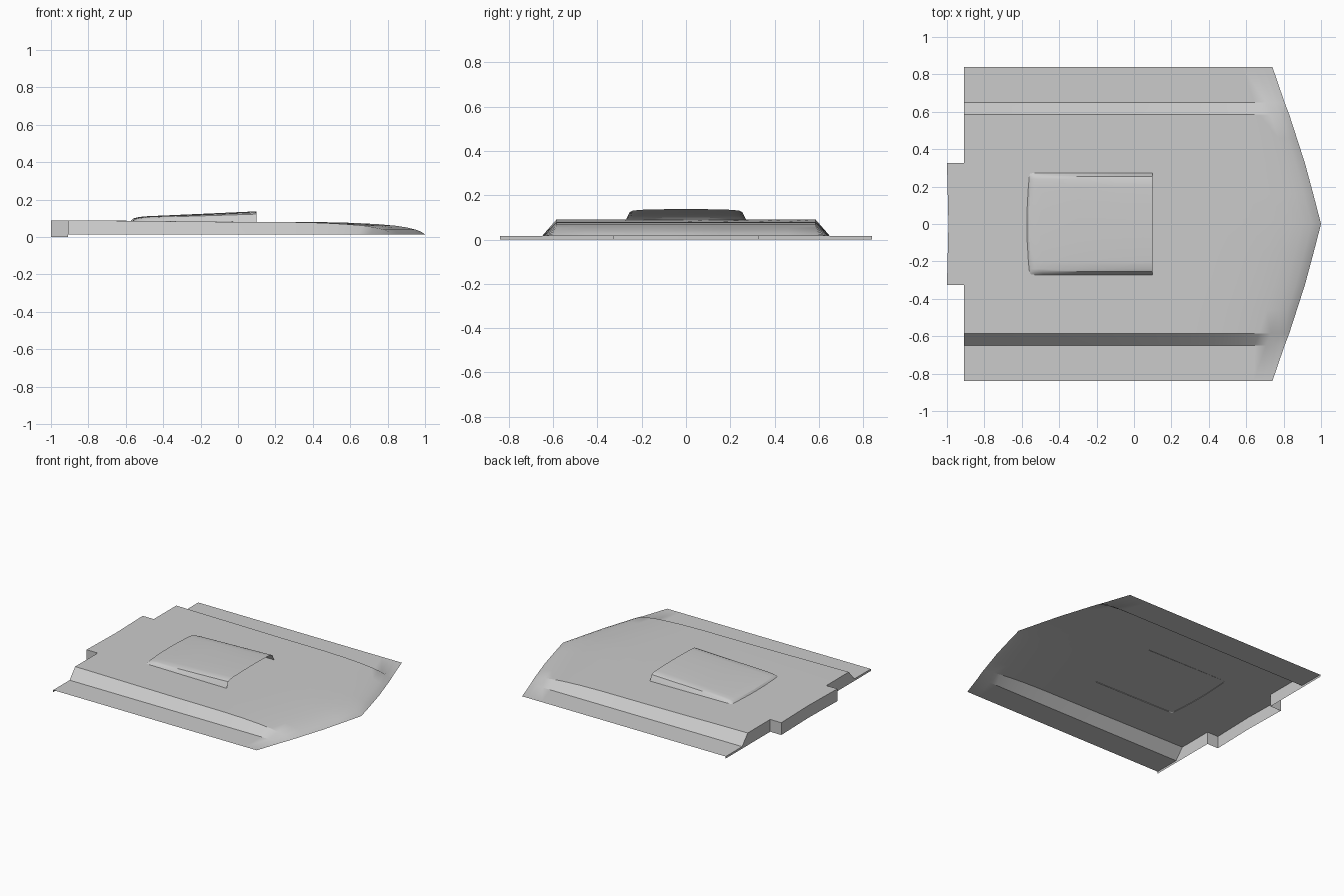
import bpy, bmesh

if "Cube" in bpy.data.objects:
    bpy.data.objects.remove(bpy.data.objects["Cube"], do_unlink=True)

grey = bpy.data.materials.new("panel grey")
grey.use_nodes = True
grey.diffuse_color = (0.6, 0.6, 0.6, 1)
grey.node_tree.nodes["Principled BSDF"].inputs["Base Color"].default_value = grey.diffuse_color

REAR, TAB, FLANGE = -0.91, 0.325, 0.015


def lerp(table, t):
    """Piecewise linear lookup in a list of (key, value) pairs."""
    for (a, va), (b, vb) in zip(table, table[1:]):
        if t <= b:
            return va + (vb - va) * max(t - a, 0) / (b - a)
    return table[-1][1]


def mirrored(half):
    """Values from the left edge to the right edge, from a centre-outward list."""
    return [-v for v in reversed(half[1:])] + half


def skin(bm, rows):
    """Join neighbouring rows of points into quads."""
    grid = [[bm.verts.new(p) for p in row] for row in rows]
    for r0, r1 in zip(grid, grid[1:]):
        for j in range(len(r0) - 1):
            bm.faces.new((r0[j], r1[j], r1[j + 1], r0[j + 1]))
    return grid


def finish(bm, name):
    bmesh.ops.remove_doubles(bm, verts=bm.verts, dist=0.0001)
    bmesh.ops.recalc_face_normals(bm, faces=bm.faces)
    if sum(f.normal.z * f.calc_area() for f in bm.faces) < 0:
        bmesh.ops.reverse_faces(bm, faces=bm.faces)
    mesh = bpy.data.meshes.new(name)
    bm.to_mesh(mesh)
    bm.free()
    mesh.materials.append(grey)
    obj = bpy.data.objects.new(name, mesh)
    bpy.context.collection.objects.link(obj)
    bpy.ops.object.select_all(action="DESELECT")
    obj.select_set(True)
    bpy.context.view_layer.objects.active = obj
    bpy.ops.object.shade_smooth_by_angle(angle=0.5)


# Pointed nose outline, and panel height by distance behind the nose edge
nose = [(0, 1.0), (0.3, 0.922), (0.585, 0.83), (0.65, 0.805), (0.84, 0.74)]
drop = [(0, 0.015), (0.02, 0.028), (0.05, 0.04), (0.1, 0.052), (0.16, 0.061),
        (0.25, 0.069), (0.38, 0.076), (0.55, 0.08), (0.95, 0.082), (1.7, 0.09)]


def panel_point(y, d, x=None):
    edge = lerp(nose, abs(y))
    x = edge - d if x is None else x
    z = FLANGE if abs(y) > 0.6 else min(lerp(drop, edge - x), 0.09)
    if x <= REAR and abs(y) < 0.6:
        z = 0.09
    return x, y, z


# Hood panel: raised centre, sloped sides, flat flanges and a rear tab
bm = bmesh.new()
ys = mirrored([0, 0.16, TAB, 0.46, 0.585, 0.65, 0.84])
rows = [[panel_point(y, d) for y in ys] for d, z in drop[:-1]]
rows.append([panel_point(y, 0, REAR) for y in ys])
skin(bm, rows)
tab_ys = [y for y in ys if abs(y) <= TAB]
skin(bm, [[panel_point(y, 0, REAR) for y in tab_ys],
          [panel_point(y, 0, -1 + 0.008 * (1 - abs(y) / TAB)) for y in tab_ys]])
bmesh.ops.remove_doubles(bm, verts=bm.verts, dist=0.0001)

# Rear walls folded down from the back edge
back = [e for e in bm.edges if e.is_boundary and all(v.co.x < REAR + 0.01 for v in e.verts)]
wall = bmesh.ops.extrude_edge_only(bm, edges=back)["geom"]
for v in wall:
    if isinstance(v, bmesh.types.BMVert):
        v.co.z = 0
finish(bm, "hood_panel")

# Air scoop: open at the front, tapering into the panel at the rear
bm = bmesh.new()
half = [(0, 1), (0.1, 0.98), (0.2, 0.94), (0.24, 0.88), (0.255, 0.75), (0.265, 0.4), (0.275, 0)]
section = [(-y, f) for y, f in reversed(half[1:])] + half
scoop_rows = []
for x, height in [(-0.575, 0), (-0.562, 0.014), (-0.54, 0.021), (-0.5, 0.027),
                  (-0.3, 0.038), (-0.1, 0.049), (0.1, 0.06)]:
    base = lerp(drop, 1 - x) - 0.004
    bow = 0.2 if x < -0.45 else 0
    scoop_rows.append([(x + bow * y * y, y, base + height * f) for y, f in section])
skin(bm, scoop_rows[::-1])
finish(bm, "air_scoop")
